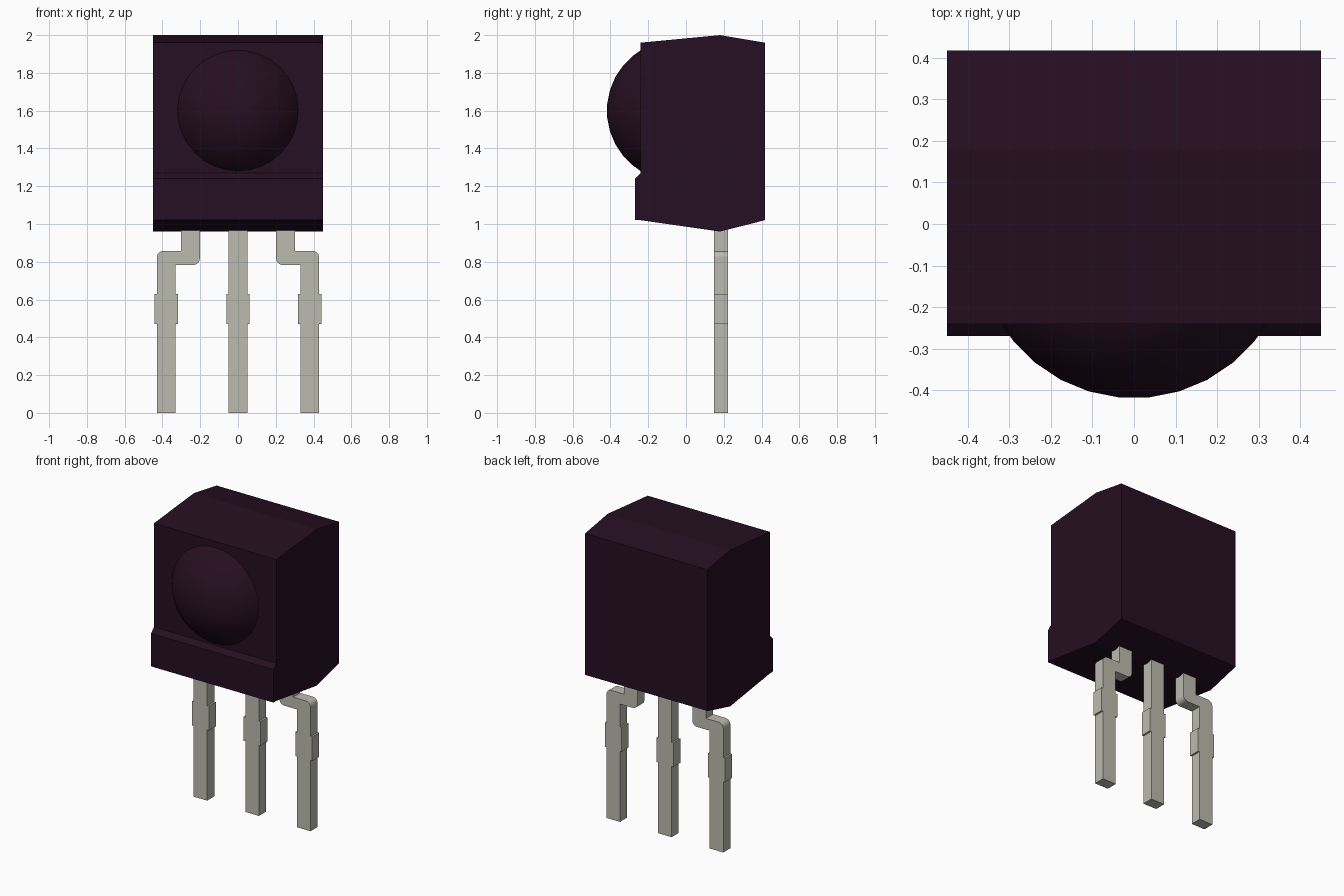
import bpy, bmesh, math
from mathutils import Vector

cube = bpy.data.objects.get("Cube")
if cube:
    bpy.data.objects.remove(cube, do_unlink=True)


def material(name, rgb):
    m = bpy.data.materials.new(name)
    m.use_nodes = True
    m.diffuse_color = (*rgb, 1)
    m.node_tree.nodes["Principled BSDF"].inputs["Base Color"].default_value = (*rgb, 1)
    return m


def add_object(name, bm, mat):
    bmesh.ops.recalc_face_normals(bm, faces=bm.faces)
    mesh = bpy.data.meshes.new(name)
    bm.to_mesh(mesh)
    bm.free()
    mesh.materials.append(mat)
    ob = bpy.data.objects.new(name, mesh)
    bpy.context.collection.objects.link(ob)
    return ob


def extrude_profile(name, points, offset, mat):
    """Fill a closed outline and push it along offset."""
    bm = bmesh.new()
    face = bm.faces.new([bm.verts.new(p) for p in points])
    moved = bmesh.ops.extrude_face_region(bm, geom=[face], use_keep_orig=True)["geom"]
    bmesh.ops.translate(bm, vec=offset, verts=[v for v in moved if isinstance(v, bmesh.types.BMVert)])
    return add_object(name, bm, mat)


def corner(cx, cz, r, start):
    """Quarter circle, anticlockwise from the start angle in degrees."""
    angles = [math.radians(start + 90 * i / 6) for i in range(7)]
    return [(cx + r * math.cos(a), cz + r * math.sin(a)) for a in angles]


plastic = material("dark purple plastic", (0.019, 0.0045, 0.016))
metal = material("tinned metal", (0.50, 0.50, 0.43))

# Housing: side outline across the full width
side = [(-0.24, 1.96), (0.18, 2.0), (0.417, 1.96), (0.417, 1.02), (0.18, 0.96),
        (-0.24, 1.02), (-0.27, 1.02), (-0.27, 1.24), (-0.24, 1.27)]
extrude_profile("housing", [(-0.45, y, z) for y, z in side], (0.9, 0, 0), plastic)

# Lens: spherical cap bulging from the front
radius, steps = 0.375, 32
centre = Vector((0, -0.044, 1.6))
bm = bmesh.new()
rings = []
for angle in [180 / steps * (2 * i + 1) for i in range(5)] + [58.5, 63]:
    a = math.radians(angle)
    ring = []
    for j in range(steps):
        t = math.tau * j / steps
        ring.append(bm.verts.new(centre + radius * Vector(
            (math.sin(a) * math.cos(t), -math.cos(a), math.sin(a) * math.sin(t)))))
    rings.append(ring)
bm.faces.new(rings[0])
bm.faces.new(rings[-1])
for inner, outer in zip(rings, rings[1:]):
    for j in range(steps):
        k = (j + 1) % steps
        bm.faces.new((inner[j], inner[k], outer[k], outer[j]))
lens = add_object("lens", bm, plastic)
bpy.context.view_layer.objects.active = lens
lens.select_set(True)
bpy.ops.object.shade_smooth_by_angle(angle=math.radians(35))

# Leads: flat strips with a wider shoulder
BACK, THICK, TOP = 0.222, 0.074, 0.99
LOW, HIGH = 0.47, 0.63


def lead(name, outline, sign=1):
    extrude_profile(name, [(sign * x, BACK, z) for x, z in outline], (0, -THICK, 0), metal)


def shoulder(x, side):
    """Right or left edge of the wide section, rising."""
    return [(x, LOW), (x + side * 0.012, LOW), (x + side * 0.012, HIGH), (x, HIGH)]


right_edge = [(0.05, 0)] + shoulder(0.05, 1) + [(0.05, TOP)]
lead("middle_lead", right_edge + [(-x, z) for x, z in reversed(right_edge)])

# Outer leads: cranked outwards with rounded outside corners
r = 0.035
outer = ([(0.33, 0), (0.43, 0)] + shoulder(0.43, 1)
         + corner(0.43 - r, 0.857 - r, r, 0)
         + [(0.302, 0.857), (0.302, TOP), (0.202, TOP)]
         + corner(0.202 + r, 0.783 + r, r, 180)
         + [(0.33, 0.783)] + shoulder(0.33, -1)[::-1])
lead("left_lead", outer)
lead("right_lead", outer, -1)
